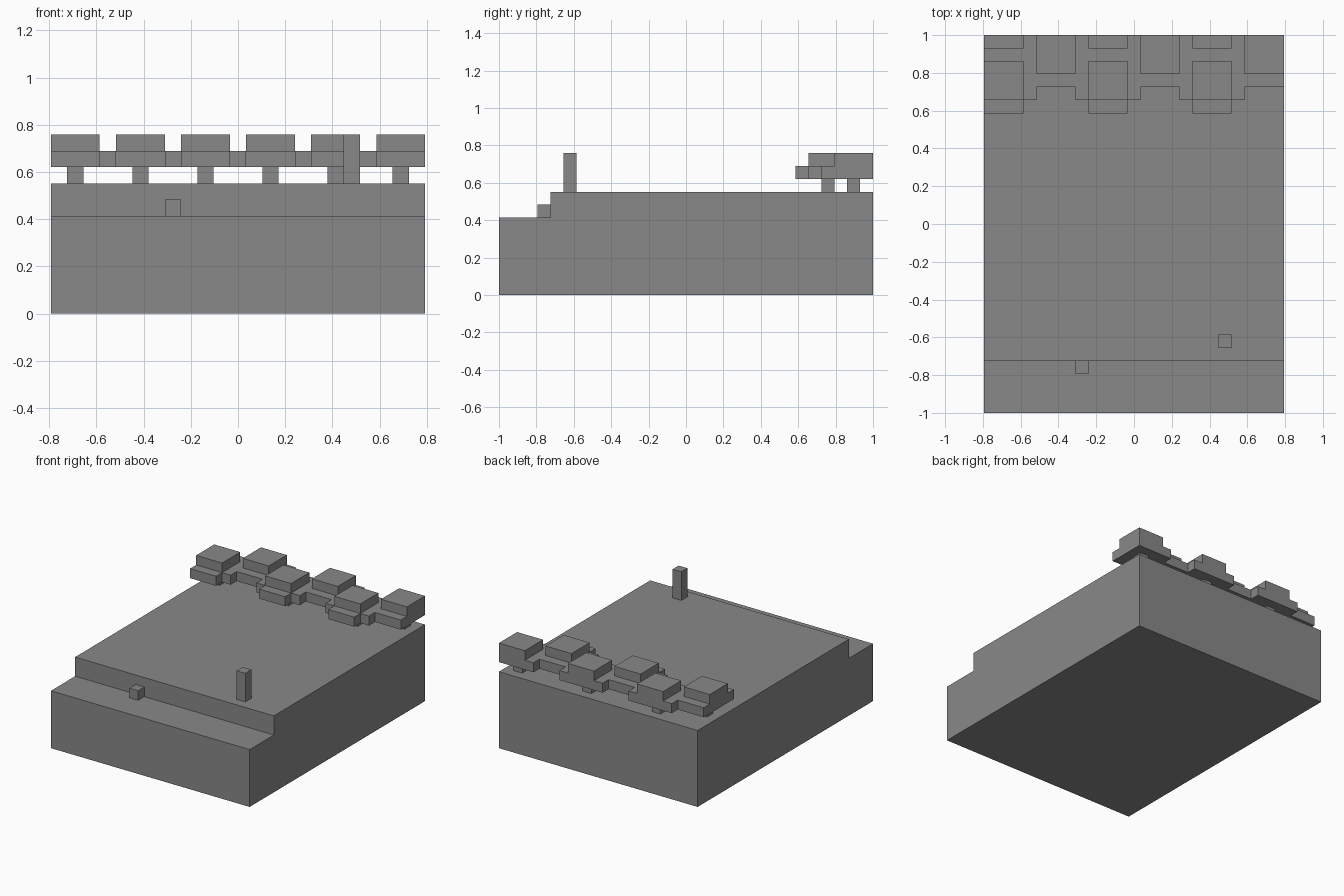
import bpy
import bmesh
from mathutils import Vector

# Remove the default cube
cube = bpy.data.objects.get("Cube")
if cube:
    bpy.data.objects.remove(cube, do_unlink=True)

# Everything sits on a block grid, WIDTH x DEPTH blocks
WIDTH, DEPTH = 23, 29
U = 2 / DEPTH
GROUND, LEDGE = 8, 6

grey = bpy.data.materials.new("stone_grey")
grey.use_nodes = True
GREY = (0.25, 0.25, 0.25, 1)
grey.diffuse_color = GREY
grey.node_tree.nodes["Principled BSDF"].inputs["Base Color"].default_value = GREY


def place(x, y, z):
    """Grid corner to model position."""
    return Vector(((x - WIDTH / 2) * U, (y - DEPTH / 2) * U, z * U))


def finish(name, bm):
    mesh = bpy.data.meshes.new(name)
    bm.to_mesh(mesh)
    bm.free()
    mesh.materials.append(grey)
    obj = bpy.data.objects.new(name, mesh)
    bpy.context.collection.objects.link(obj)
    return obj


def box(name, x, y, z, height):
    """One-block-wide column."""
    bm = bmesh.new()
    bmesh.ops.create_cube(bm, size=1)
    bmesh.ops.scale(bm, vec=(U, U, height * U), verts=bm.verts)
    bmesh.ops.translate(bm, vec=place(x + 0.5, y + 0.5, z + height / 2), verts=bm.verts)
    return finish(name, bm)


def block_skin(name, cells):
    """Outer skin of a set of grid blocks."""
    bm = bmesh.new()
    for cell in cells:
        for axis in range(3):
            for side in (0, 1):
                step = [0, 0, 0]
                step[axis] = 2 * side - 1
                if tuple(c + s for c, s in zip(cell, step)) in cells:
                    continue
                ring = []
                for a, b in ((0, 0), (1, 0), (1, 1), (0, 1)):
                    corner = list(cell)
                    corner[axis] += side
                    corner[(axis + 1) % 3] += a
                    corner[(axis + 2) % 3] += b
                    ring.append(bm.verts.new(place(*corner)))
                bm.faces.new(ring if side else ring[::-1])
    bmesh.ops.remove_doubles(bm, verts=bm.verts, dist=U / 100)
    return finish(name, bm)


# Stepped ground: side profile extruded across the width
bm = bmesh.new()
profile = [(0, 0), (DEPTH, 0), (DEPTH, GROUND), (4, GROUND), (4, LEDGE), (0, LEDGE)]
face = bm.faces.new([bm.verts.new(place(0, y, z)) for y, z in profile])
out = bmesh.ops.extrude_face_region(bm, geom=[face])
moved = [g for g in out["geom"] if isinstance(g, bmesh.types.BMVert)]
bmesh.ops.translate(bm, vec=(WIDTH * U, 0, 0), verts=moved)
bmesh.ops.recalc_face_normals(bm, faces=bm.faces)
finish("stepped_ground", bm)

# Small stone on the ledge and the standing post
box("ledge_stone", 7, 3, LEDGE, 1)
box("post", 18, 5, GROUND, 3)

# Staggered row of trees: trunks, plus-shaped lower leaves, square crowns
leaves = set()
for n in range(6):
    tx, ty = 1 + 4 * n, 25 + 2 * (n % 2)
    box(f"trunk_{n + 1}", tx, ty, GROUND, 1)
    for dx in range(-2, 3):
        for dy in range(-2, 3):
            x, y = tx + dx, ty + dy
            if not (0 <= x < WIDTH and 0 <= y < DEPTH):
                continue
            if abs(dx) + abs(dy) < 4 and min(abs(dx), abs(dy)) < 2:
                leaves.add((x, y, GROUND + 1))
            if max(abs(dx), abs(dy)) < 2:
                leaves.add((x, y, GROUND + 2))
block_skin("tree_leaves", leaves)
